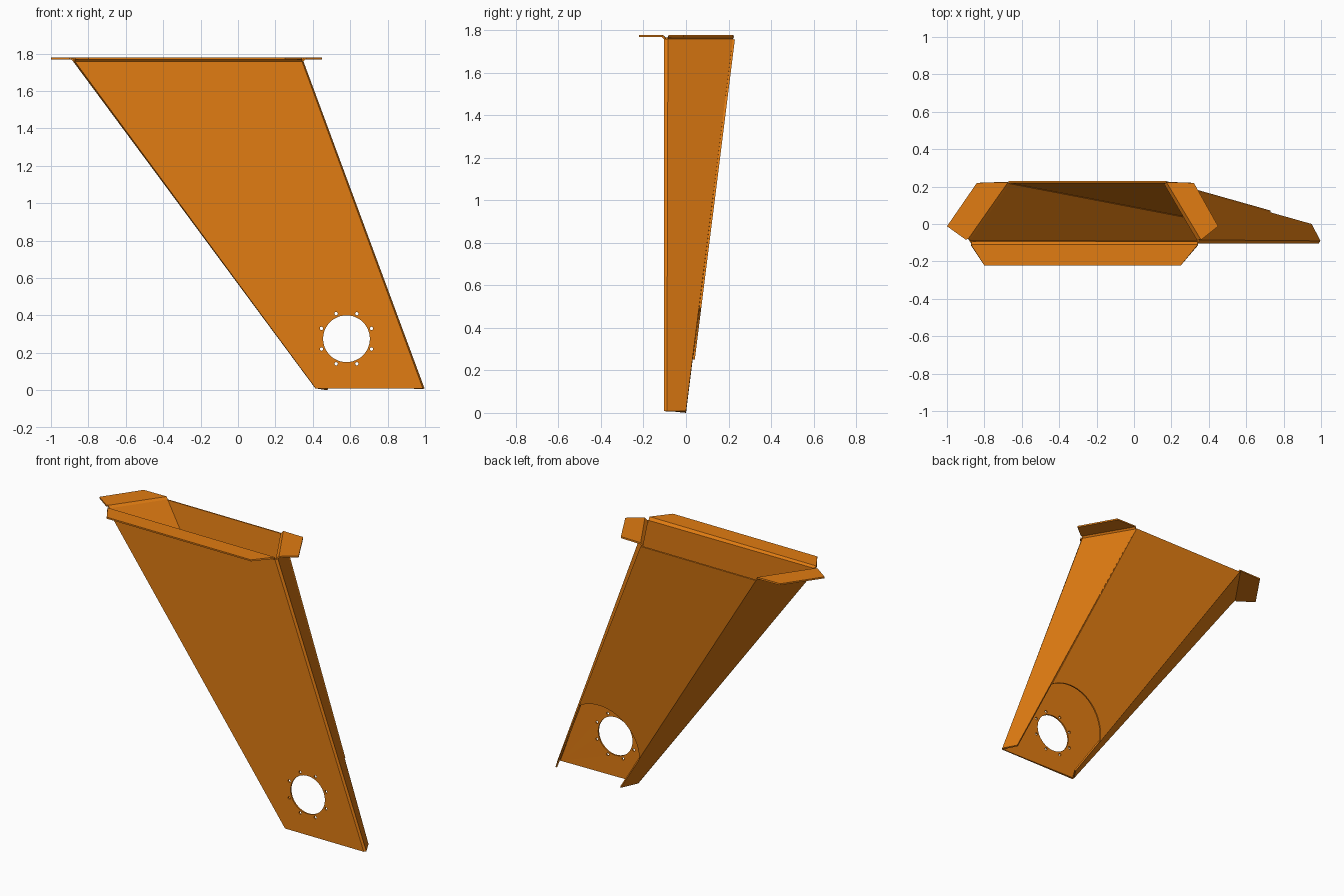
import bpy, bmesh, math
from mathutils import Vector

if "Cube" in bpy.data.objects:
    bpy.data.objects.remove(bpy.data.objects["Cube"])

T = 0.01            # sheet thickness
ZT = 1.758          # top of the walls
ZF = 1.768          # underside of the flanges
CX, CZ = 0.58, 0.275  # bore centre

paint = bpy.data.materials.new("orange_paint")
paint.diffuse_color = (0.75, 0.2, 0.006, 1)
paint.use_nodes = True
paint.node_tree.nodes["Principled BSDF"].inputs["Base Color"].default_value = paint.diffuse_color


def finish(bm, name, outward, offset):
    """Orient the sheet so the probe face looks outward, then thicken it."""
    bmesh.ops.recalc_face_normals(bm, faces=bm.faces)
    bm.faces.ensure_lookup_table()
    if bm.faces[0].normal.dot(Vector(outward)) < 0:
        bmesh.ops.reverse_faces(bm, faces=bm.faces)
    me = bpy.data.meshes.new(name)
    bm.to_mesh(me)
    bm.free()
    me.materials.append(paint)
    ob = bpy.data.objects.new(name, me)
    bpy.context.collection.objects.link(ob)
    mod = ob.modifiers.new("thickness", 'SOLIDIFY')
    mod.thickness = T
    mod.offset = offset
    mod.use_even_offset = True
    return ob


def lerp(a, b, t):
    return tuple(Vector(a).lerp(Vector(b), t))


# ---- folded channel: front wall, two side walls, three top flanges ----
bm = bmesh.new()
V = lambda p: bm.verts.new(p)
Y = -0.104
fl_b, fr_b = V((0.415, Y, 0.01)), V((0.988, Y, 0.01))
fl_t, fr_t = V((-0.872, Y, ZT)), V((0.342, Y, ZT))


def ring(x, z, r, n):
    vs = [V((x + r * math.cos(2 * math.pi * i / n), Y,
             z + r * math.sin(2 * math.pi * i / n))) for i in range(n)]
    return [bm.edges.new((vs[i], vs[i - 1])) for i in range(n)]


# front wall with bore and bolt circle
outline = [fl_b, fr_b, fr_t, fl_t]
edges = [bm.edges.new((outline[i], outline[i - 1])) for i in range(4)]
edges += ring(CX, CZ, 0.125, 48)
for k in range(8):
    a = math.radians(22.5 + 45 * k)
    edges += ring(CX + 0.145 * math.cos(a), CZ + 0.145 * math.sin(a), 0.009, 12)
bmesh.ops.triangle_fill(bm, use_beauty=True, edges=edges, normal=(0, -1, 0))


def side(fb, ft, near_b, near_t, back_b, back_t):
    """Bend strip plus side wall; returns the wall's top edge."""
    nb, nt, bb, bt = V(near_b), V(near_t), V(back_b), V(back_t)
    bm.faces.new((fb, nb, nt, ft))
    bm.faces.new((nb, bb, bt, nt))
    return nt, bt


def flange(a, b, out, outer):
    """Fold strip from a wall's top edge, then the flat flange."""
    o = Vector((out[0], out[1], 0)).normalized() * 0.01
    up = Vector((0, 0, ZF - ZT))
    fa, fb = V(a.co + o + up), V(b.co + o + up)
    bm.faces.new((a, b, fb, fa))
    bm.faces.new([fa, fb] + [V((x, y, ZF)) for x, y in outer])


left = side(fl_b, fl_t, (0.413, -0.09, 0.01), (-0.882, -0.085, ZT),
            (0.475, 0.0, 0.0), (-0.67, 0.22, ZT))
right = side(fr_b, fr_t, (0.997, -0.09, 0.01), (0.35, -0.085, ZT),
             (0.95, 0.0, 0.01), (0.17, 0.22, ZT))
flange(fl_t, fr_t, (0, -1), [(0.25, -0.222), (-0.80, -0.222)])
flange(*left, (-0.82, 0.57), [(-0.84, 0.22), (-1.0, -0.012), (-0.902, -0.082)])
flange(*right, (0.85, 0.52), [(0.32, 0.22), (0.45, -0.012), (0.363, -0.082)])
finish(bm, "folded_channel", (0, -1, 0), -1)

# ---- sloping back plate with a round clearance cut above the bore ----
bm = bmesh.new()
depth = 0.22 / ZT
seam_l = lambda z: 0.475 - 1.145 * z / ZT
seam_r = lambda z: 0.95 - 0.78 * z / ZT
pts = [(seam_r(ZT), ZT), (seam_l(ZT), ZT)]
n = 24
for i in range(n + 1):
    a = math.radians(185 - 131 * i / n)
    x, z = CX + 0.27 * math.cos(a), CZ + 0.27 * math.sin(a)
    if i == 0:
        x = seam_l(z)
    elif i == n:
        x = seam_r(z)
    pts.append((x, z))
bm.faces.new([bm.verts.new((x, depth * z, z)) for x, z in pts])
finish(bm, "back_plate", (0, 1, 0), 1)
